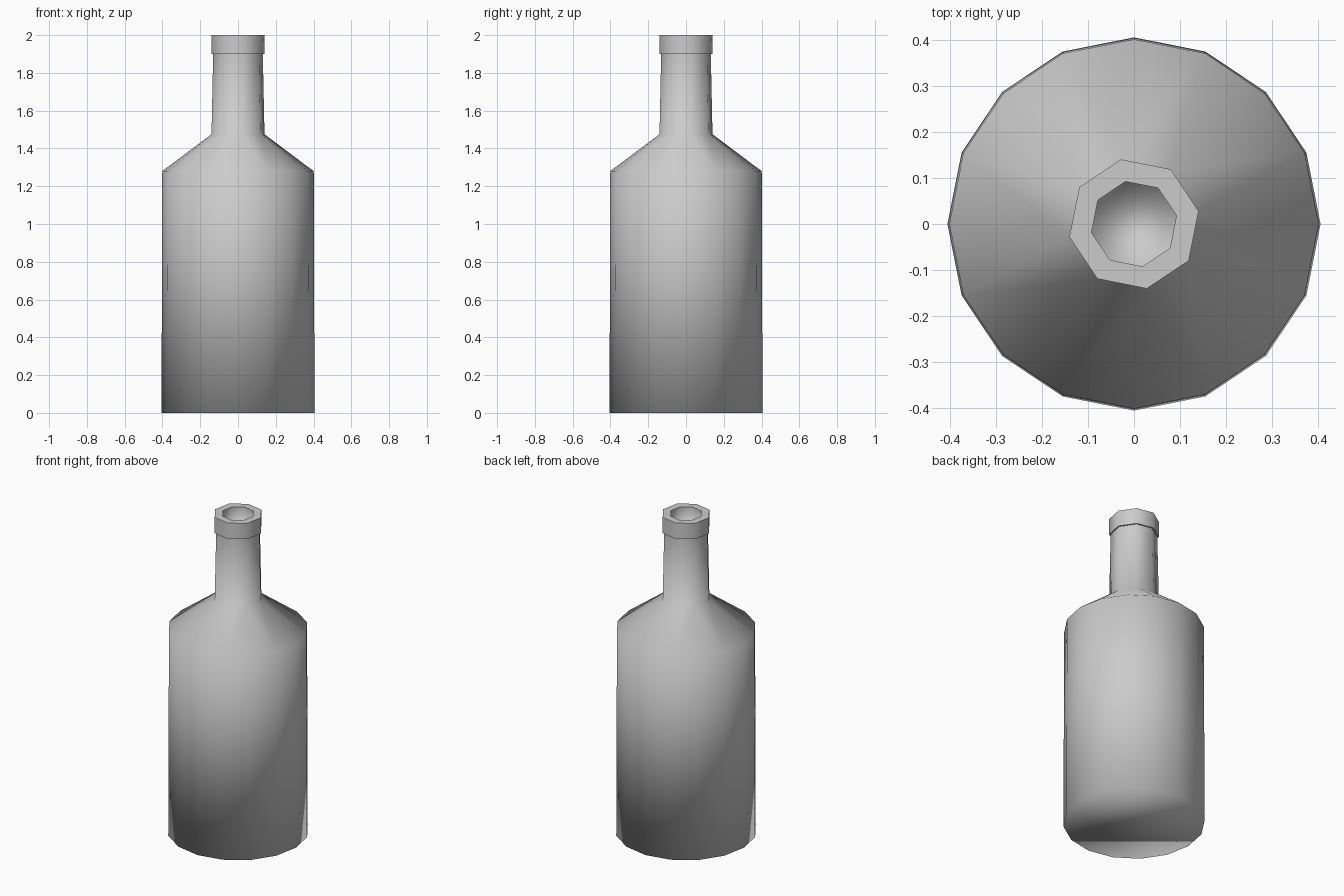
import bpy, bmesh
from math import cos, sin, tau

cube = bpy.data.objects.get("Cube")
if cube:
    bpy.data.objects.remove(cube, do_unlink=True)

glass = bpy.data.materials.new("plain_grey")
glass.use_nodes = True
grey = (0.6, 0.6, 0.6, 1)
glass.diffuse_color = grey
glass.node_tree.nodes["Principled BSDF"].inputs["Base Color"].default_value = grey

bm = bmesh.new()


def ring(sides, radius, z, turn=0.0):
    """One horizontal loop of vertices; turn is in radians."""
    angles = [turn + tau * i / sides for i in range(sides)]
    return [bm.verts.new((radius * cos(a), radius * sin(a), z)) for a in angles]


def wall(low, high):
    """Quads between two loops with the same number of sides."""
    n = len(low)
    for i in range(n):
        j = (i + 1) % n
        bm.faces.new((low[i], low[j], high[j], high[i]))


def crease(loop):
    for a, b in zip(loop, loop[1:] + loop[:1]):
        bm.edges.get((a, b)).smooth = False


# Sixteen-sided body with a flat base
base = ring(16, 0.405, 0)
shoulder = ring(16, 0.401, 1.28)
bm.faces.new(base[::-1])
wall(base, shoulder)

# Eight-sided neck, collar and mouth: radius, height
profile = [(0.143, 1.475), (0.134, 1.9), (0.143, 1.9),
           (0.143, 2.0), (0.094, 2.0), (0.094, 1.88)]
loops = [ring(8, r, z, tau / 32) for r, z in profile]
for low, high in zip(loops, loops[1:]):
    wall(low, high)
bm.faces.new(loops[-1])

# Shoulder slope joins sixteen sides to eight
neck = loops[0]
for k in range(8):
    a, b, c = (shoulder[(2 * k + i) % 16] for i in range(3))
    bm.faces.new((a, b, neck[k]))
    bm.faces.new((b, c, neck[(k + 1) % 8], neck[k]))

# Smooth shading everywhere, crisp collar rims
for f in bm.faces:
    f.smooth = True
for loop in loops[1:5]:
    crease(loop)

mesh = bpy.data.meshes.new("bottle")
bm.to_mesh(mesh)
bm.free()
mesh.materials.append(glass)
bpy.context.collection.objects.link(bpy.data.objects.new("bottle", mesh))
